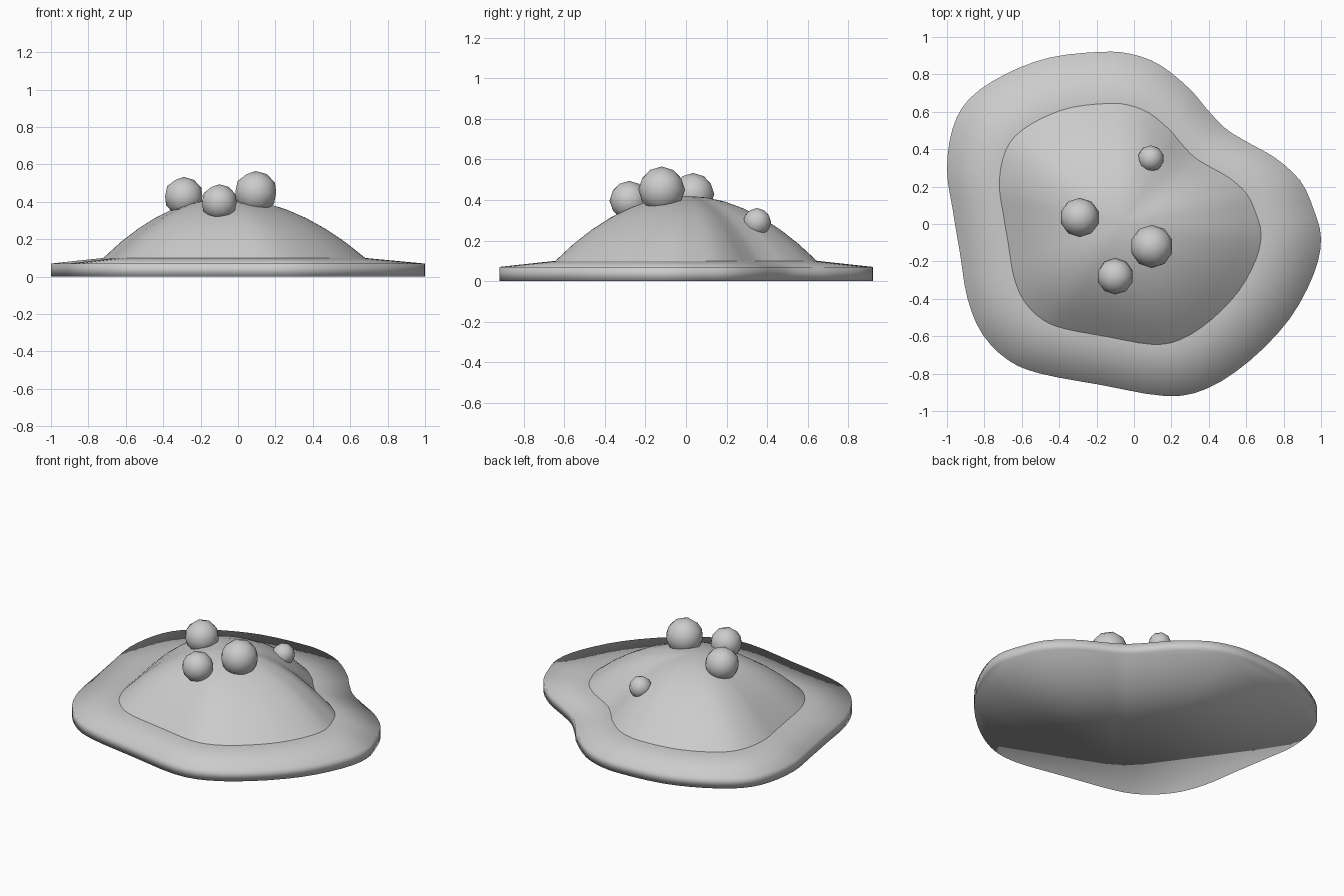
import bpy, bmesh
from mathutils import Vector

if "Cube" in bpy.data.objects:
    bpy.data.objects.remove(bpy.data.objects["Cube"])

slime = bpy.data.materials.new("slime_grey")
slime.diffuse_color = (0.6, 0.6, 0.6, 1)
slime.use_nodes = True
slime.node_tree.nodes["Principled BSDF"].inputs["Base Color"].default_value = slime.diffuse_color

# Puddle outline control points, counter-clockwise
OUTLINE = [(1, -.08), (.96, .08), (.89, .23), (.76, .35), (.62, .43), (.49, .51),
           (.385, .62), (.30, .72), (.14, .85), (-.02, .91), (-.18, .92), (-.45, .89),
           (-.69, .80), (-.88, .67), (-.97, .51), (-1, .29), (-.97, .08),
           (-.93, -.16), (-.89, -.40), (-.81, -.59), (-.67, -.73), (-.50, -.80),
           (-.18, -.86), (.17, -.92), (.39, -.88), (.62, -.73), (.83, -.51), (.96, -.27)]
CENTRE = Vector((-.067, 0))
INNER = 0.70          # dome outline relative to the puddle outline
RIM_Z, RING_Z, TOP_Z = 0.07, 0.10, 0.42


def smooth_loop(points, steps=3):
    """Closed Catmull-Rom curve through the points."""
    p = [Vector(q) for q in points]
    n, out = len(p), []
    for i in range(n):
        a, b, c, d = p[i - 1], p[i], p[(i + 1) % n], p[(i + 2) % n]
        for k in range(steps):
            t = k / steps
            out.append(0.5 * (2 * b + (c - a) * t + (2 * a - 5 * b + 4 * c - d) * t ** 2
                              + (3 * b - a - 3 * c + d) * t ** 3))
    return out


def finish(bm, name):
    bmesh.ops.recalc_face_normals(bm, faces=bm.faces)
    for f in bm.faces:
        f.smooth = True
    mesh = bpy.data.meshes.new(name)
    bm.to_mesh(mesh)
    bm.free()
    mesh.materials.append(slime)
    obj = bpy.data.objects.new(name, mesh)
    bpy.context.collection.objects.link(obj)


def ring(bm, scale, z):
    return [bm.verts.new((*(CENTRE + (p - CENTRE) * scale), z)) for p in loop]


def bridge(bm, lower, upper):
    n = len(lower)
    for i in range(n):
        j = (i + 1) % n
        bm.faces.new((lower[i], lower[j], upper[j], upper[i]))


loop = smooth_loop(OUTLINE)

# Flat puddle with a gently sloping rim
bm = bmesh.new()
rings = [ring(bm, 1, 0), ring(bm, 1, RIM_Z), ring(bm, INNER, RING_Z)]
for a, b in zip(rings, rings[1:]):
    bridge(bm, a, b)
bm.faces.new(rings[0][::-1])
bm.faces.new(rings[-1])
finish(bm, "puddle")

# Rounded mound on the puddle
bm = bmesh.new()
levels = [1, .86, .72, .58, .44, .3, .15]
rings = [ring(bm, INNER * s, RING_Z + (TOP_Z - RING_Z) * (1 - s * s)) for s in levels]
for a, b in zip(rings, rings[1:]):
    bridge(bm, a, b)
apex = bm.verts.new((*CENTRE, TOP_Z))
last = rings[-1]
for i in range(len(last)):
    bm.faces.new((last[i], last[(i + 1) % len(last)], apex))
finish(bm, "mound")

# Bubbles resting on the mound: x, y, z, radius
BUBBLES = [(.095, -.12, .45, .115), (-.29, .035, .428, .105),
           (-.1, -.28, .397, .097), (.09, .35, .29, .07)]
for i, (x, y, z, r) in enumerate(BUBBLES):
    bm = bmesh.new()
    bmesh.ops.create_icosphere(bm, subdivisions=2, radius=r)
    bmesh.ops.translate(bm, verts=bm.verts, vec=(x, y, z))
    finish(bm, f"bubble_{i + 1}")
